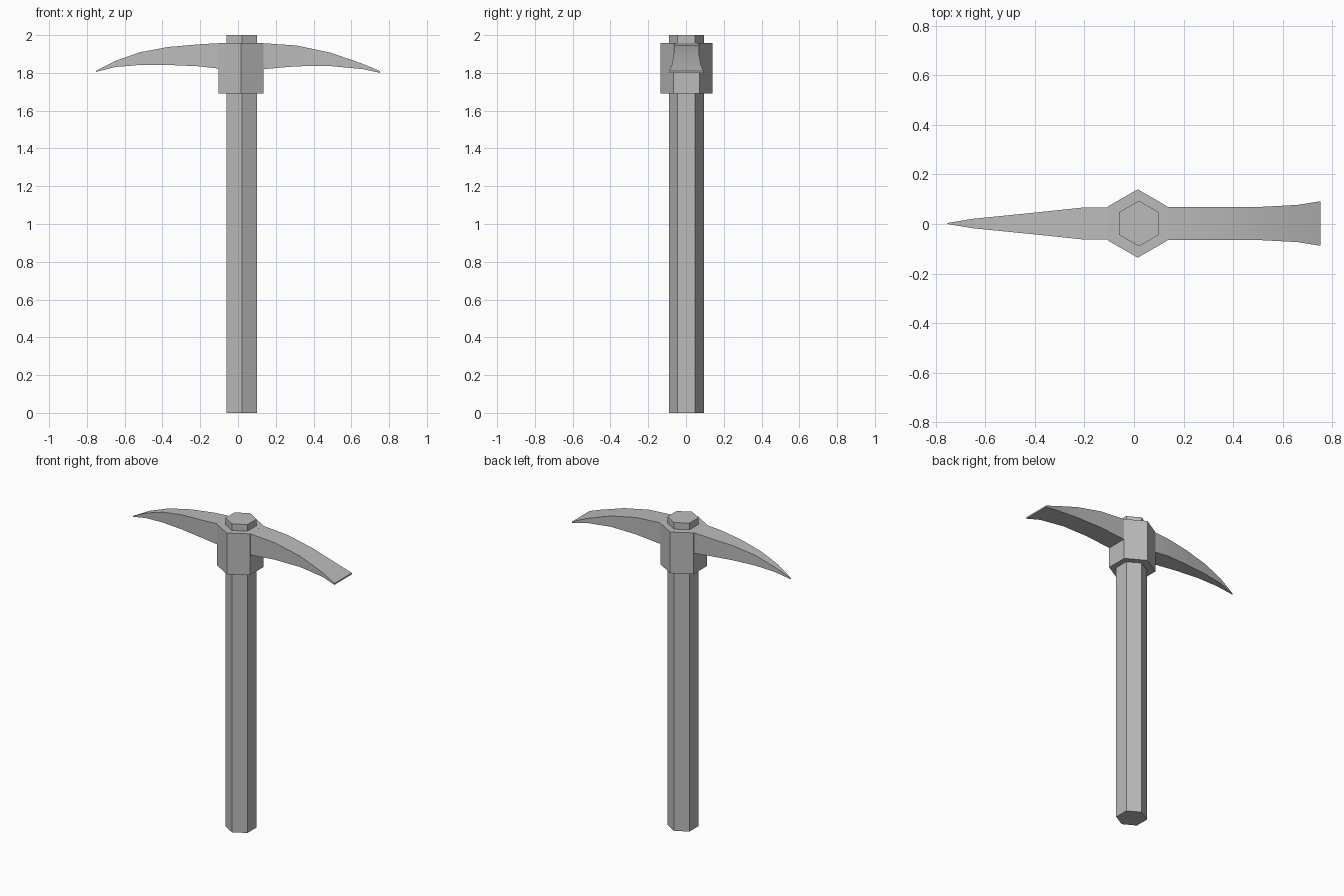
import bpy
import bmesh
from math import radians

cube = bpy.data.objects.get("Cube")
if cube:
    bpy.data.objects.remove(cube, do_unlink=True)

grey = bpy.data.materials.new("plain grey")
grey.use_nodes = True
grey.diffuse_color = (0.5, 0.5, 0.5, 1)
grey.node_tree.nodes["Principled BSDF"].inputs["Base Color"].default_value = (0.5, 0.5, 0.5, 1)


def hex_prism(name, x, radius, bottom, top):
    """Upright six-sided prism with a corner towards the front."""
    bpy.ops.mesh.primitive_cylinder_add(
        vertices=6, radius=radius, depth=top - bottom,
        location=(x, 0.002, (top + bottom) / 2))
    obj = bpy.context.object
    obj.name = name
    obj.data.materials.append(grey)
    return obj


def arm(name, sections):
    """Loft rectangles given as (x, half width, bottom, top)."""
    bm = bmesh.new()
    rings = []
    for x, w, low, high in sections:
        corners = ((-w, low), (w, low), (w, high), (-w, high))
        rings.append([bm.verts.new((x, y + 0.002, z)) for y, z in corners])
    for a, b in zip(rings, rings[1:]):
        for i in range(4):
            j = (i + 1) % 4
            bm.faces.new((a[i], a[j], b[j], b[i]))
    bm.faces.new(rings[0])
    bm.faces.new(rings[-1])
    bmesh.ops.recalc_face_normals(bm, faces=bm.faces)
    mesh = bpy.data.meshes.new(name)
    bm.to_mesh(mesh)
    bm.free()
    mesh.materials.append(grey)
    obj = bpy.data.objects.new(name, mesh)
    bpy.context.collection.objects.link(obj)
    # Smooth along the curve, crisp along the corners
    bpy.ops.object.select_all(action="DESELECT")
    obj.select_set(True)
    bpy.context.view_layer.objects.active = obj
    bpy.ops.object.shade_smooth_by_angle(angle=radians(30))


# Handle and the collar around it
hex_prism("handle", 0.02, 0.092, 0, 2)
hex_prism("head_collar", 0.015, 0.138, 1.69, 1.957)

# Flared flat blade
arm("adze_blade", [
    (0.134, 0.067, 1.82, 1.957),
    (0.31, 0.066, 1.835, 1.945),
    (0.49, 0.066, 1.836, 1.907),
    (0.66, 0.075, 1.82, 1.848),
    (0.753, 0.09, 1.8, 1.809),
])

# Tapering pointed spike
arm("pick_spike", [
    (-0.104, 0.065, 1.823, 1.957),
    (-0.21, 0.064, 1.835, 1.951),
    (-0.37, 0.047, 1.842, 1.937),
    (-0.52, 0.032, 1.842, 1.909),
    (-0.65, 0.019, 1.831, 1.863),
    (-0.753, 0.002, 1.805, 1.81),
])
